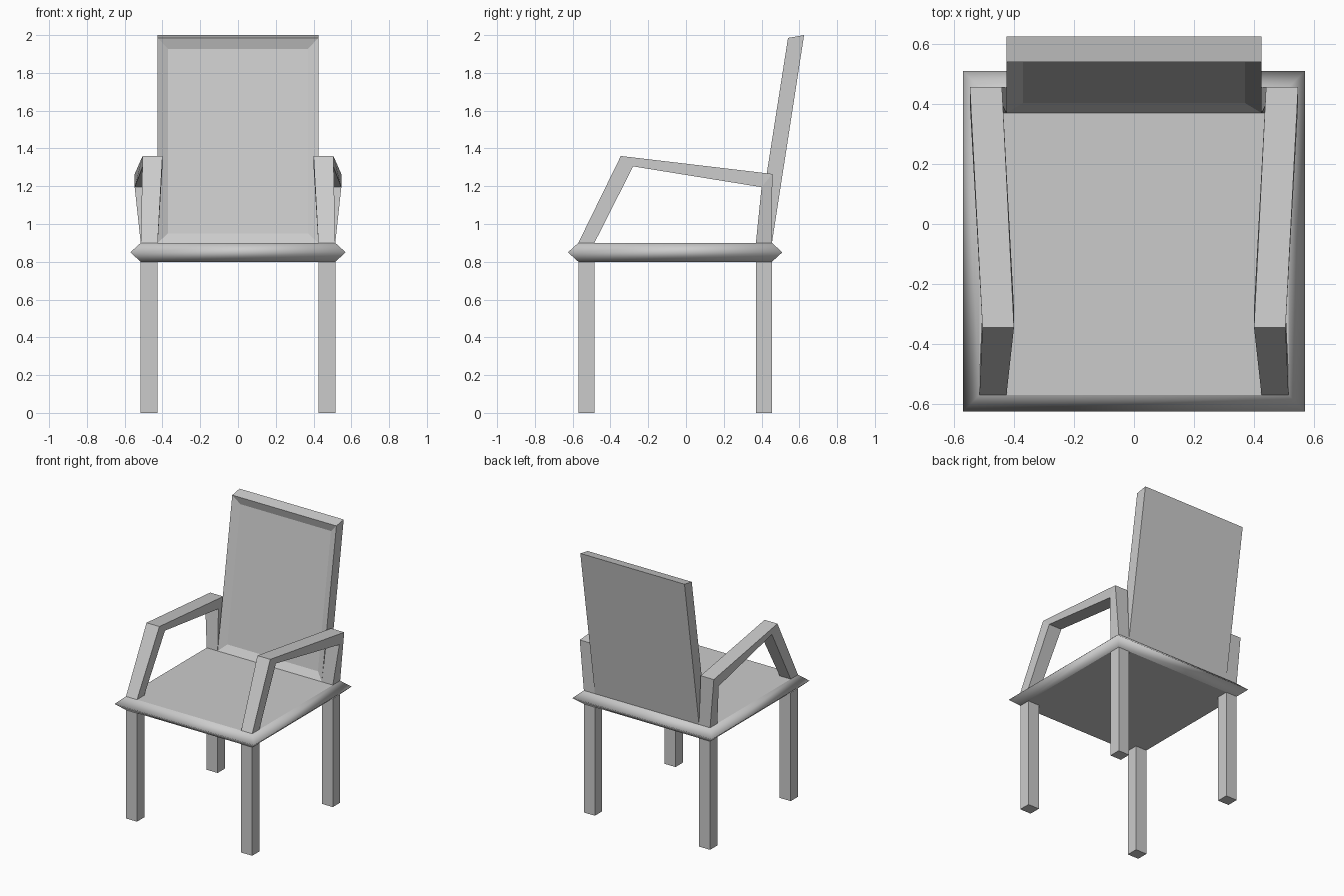
import bpy, bmesh

cube = bpy.data.objects.get("Cube")
if cube:
    bpy.data.objects.remove(cube, do_unlink=True)

grey = bpy.data.materials.new("light_grey")
grey.use_nodes = True
colour = (0.6, 0.6, 0.6, 1)
grey.diffuse_color = colour
grey.node_tree.nodes["Principled BSDF"].inputs["Base Color"].default_value = colour

# Shared layout of the frame
X_IN, X_OUT = 0.425, 0.515
FRONT = (-0.57, -0.485)
REAR = (0.37, 0.455)
SEAT_LOW, SEAT_MID, SEAT_TOP = 0.8, 0.85, 0.9


def rect(x0, x1, y0, y1, z):
    return [(x0, y0, z), (x1, y0, z), (x1, y1, z), (x0, y1, z)]


def loft(name, rings, smooth_sides=False):
    """Skin a row of four-point rings and cap both ends."""
    bm = bmesh.new()
    loops = [[bm.verts.new(p) for p in ring] for ring in rings]
    for a, b in zip(loops, loops[1:]):
        for i in range(4):
            j = (i + 1) % 4
            bm.faces.new((a[i], a[j], b[j], b[i])).smooth = smooth_sides
    bm.faces.new(loops[0][::-1])
    bm.faces.new(loops[-1])
    bmesh.ops.recalc_face_normals(bm, faces=bm.faces)
    mesh = bpy.data.meshes.new(name)
    bm.to_mesh(mesh)
    bm.free()
    mesh.materials.append(grey)
    obj = bpy.data.objects.new(name, mesh)
    bpy.context.collection.objects.link(obj)
    return obj


# Seat slab with a pointed rim
rim = 0.055
loft("seat", [
    rect(-X_OUT, X_OUT, FRONT[0], REAR[1], SEAT_LOW),
    rect(-X_OUT - rim, X_OUT + rim, FRONT[0] - rim, REAR[1] + rim, SEAT_MID),
    rect(-X_OUT, X_OUT, FRONT[0], REAR[1], SEAT_TOP),
], smooth_sides=True)

# Legs and armrests, one set on each side
for side, s in (("left", 1), ("right", -1)):
    for place, (y0, y1) in (("front", FRONT), ("rear", REAR)):
        loft(f"{place}_{side}_leg",
             [rect(s * X_IN, s * X_OUT, y0, y1, z) for z in (0, SEAT_LOW)])

    # Stations: inner x, outer x, outside corner (y, z), inside corner (y, z)
    stations = [
        (X_IN, X_OUT, (FRONT[0], SEAT_TOP), (FRONT[1], SEAT_TOP)),
        (0.40, 0.505, (-0.345, 1.36), (-0.28, 1.305)),
        (0.44, 0.547, (0.457, 1.265), (0.40, 1.195)),
        (X_IN, X_OUT, (REAR[1], SEAT_TOP), (REAR[0], SEAT_TOP)),
    ]
    loft(f"{side}_armrest", [
        [(s * xi, *o), (s * xo, *o), (s * xo, *i), (s * xi, *i)]
        for xi, xo, o, i in stations])

# Leaning backrest
back = loft("backrest", [
    rect(-X_IN, X_IN, *REAR, SEAT_TOP),
    [(-X_IN, 0.54, 1.985), (X_IN, 0.54, 1.985),
     (X_IN, 0.625, 2.0), (-X_IN, 0.625, 2.0)],
])

# Shallow sloped recess in the front of the backrest
bm = bmesh.new()
bm.from_mesh(back.data)
front_face = min(bm.faces, key=lambda f: f.normal.y)
borders = bmesh.ops.inset_region(bm, faces=[front_face], thickness=0.078, depth=-0.025)
for face in borders["faces"]:
    face.smooth = False
bm.to_mesh(back.data)
bm.free()
